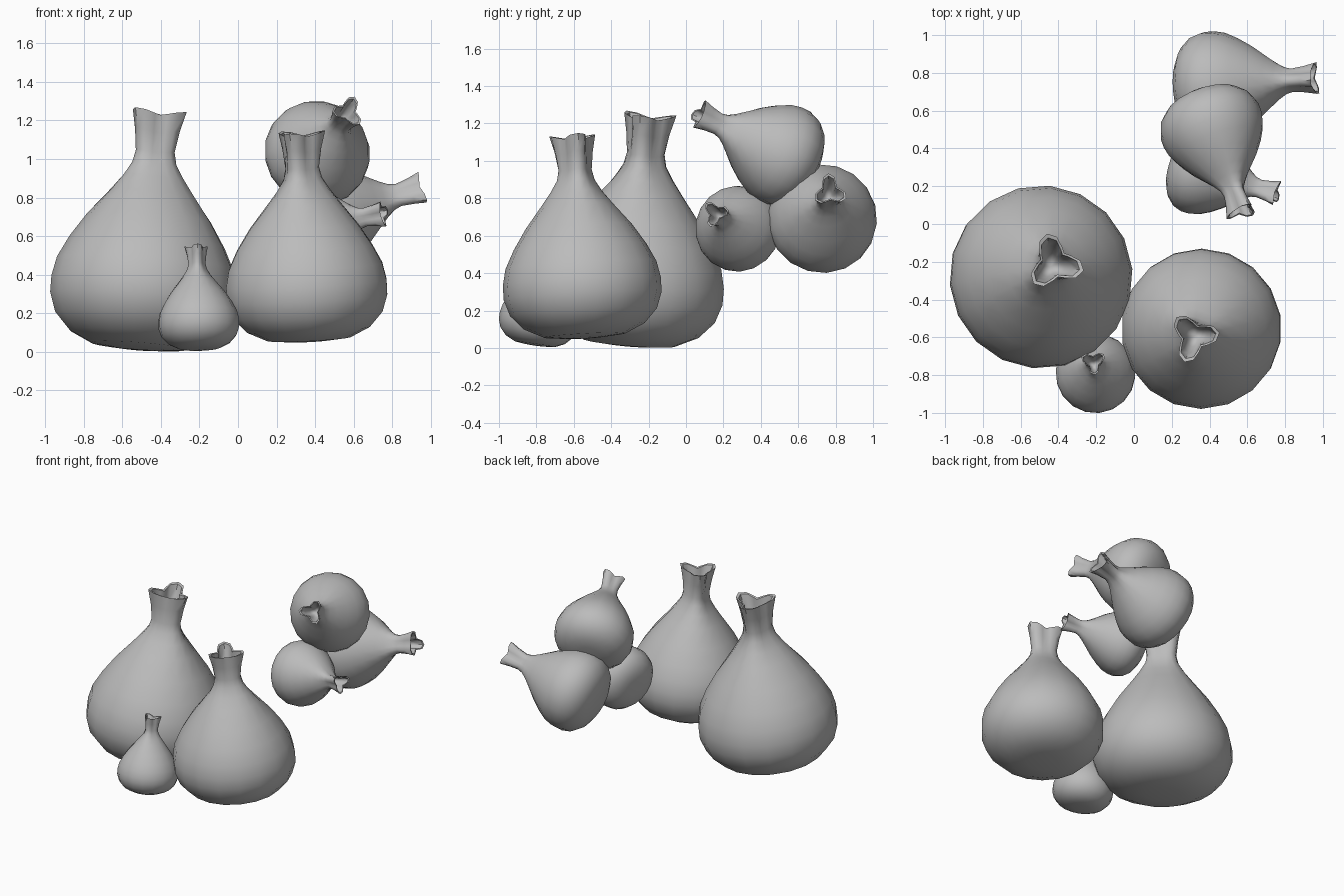
import bpy
import bmesh
import math
from mathutils import Vector, Matrix

cube = bpy.data.objects.get("Cube")
if cube:
    bpy.data.objects.remove(cube, do_unlink=True)

# One plain cloth colour
cloth = bpy.data.materials.new("grey_cloth")
cloth.use_nodes = True
grey = (0.5, 0.5, 0.5, 1)
cloth.diffuse_color = grey
cloth.node_tree.nodes["Principled BSDF"].inputs["Base Color"].default_value = grey

SIDES = 18
# Unit sack profile: (height, radius, depth of the three folds)
PROFILE = [
    (0.005, 0.1, 0), (0.015, 0.2, 0), (0.06, 0.295, 0), (0.13, 0.36, 0),
    (0.21, 0.387, 0), (0.28, 0.387, 0), (0.36, 0.37, 0), (0.45, 0.325, 0),
    (0.55, 0.26, 0.01), (0.655, 0.176, 0.04), (0.72, 0.125, 0.08),
    (0.775, 0.09, 0.12), (0.825, 0.077, 0.16), (0.91, 0.083, 0.26),
    (0.99, 0.094, 0.36),
    # lip and inside of the mouth
    (0.985, 0.08, 0.38), (0.91, 0.066, 0.28), (0.84, 0.048, 0.18),
]


def sack(name, base, mouth, ref, lobe):
    """Lathe the profile from base to mouth, with three folds in the neck."""
    bm = bmesh.new()
    rings = []
    for h, r, fold in PROFILE:
        ring = []
        for i in range(SIDES):
            a = math.tau * i / SIDES
            wave = math.cos(3 * a)
            rad = r * (1 + fold * wave)
            z = h + 0.03 * fold * wave
            ring.append(bm.verts.new((rad * math.cos(a), rad * math.sin(a), z)))
        rings.append(ring)
    for low, high in zip(rings, rings[1:]):
        for i in range(SIDES):
            j = (i + 1) % SIDES
            bm.faces.new((low[i], low[j], high[j], high[i]))
    # close the underside and the bottom of the mouth
    for ring, z in ((rings[0], 0), (rings[-1], 0.78)):
        tip = bm.verts.new((0, 0, z))
        for i in range(SIDES):
            bm.faces.new((ring[i], ring[(i + 1) % SIDES], tip))
    bmesh.ops.recalc_face_normals(bm, faces=bm.faces)

    # stand the sack along its own axis
    base, axis = Vector(base), Vector(mouth) - Vector(base)
    up = axis.normalized()
    side = Vector(ref)
    side = (side - up * side.dot(up)).normalized()
    frame = Matrix((side, up.cross(side), up)).transposed()
    turn = Matrix.Rotation(math.radians(lobe), 3, "Z")
    move = Matrix.Translation(base) @ (frame @ turn * axis.length).to_4x4()
    bmesh.ops.transform(bm, matrix=move, verts=bm.verts)

    mesh = bpy.data.meshes.new(name)
    bm.to_mesh(mesh)
    bm.free()
    mesh.materials.append(cloth)
    obj = bpy.data.objects.new(name, mesh)
    bpy.context.collection.objects.link(obj)
    bpy.ops.object.select_all(action="DESELECT")
    obj.select_set(True)
    bpy.context.view_layer.objects.active = obj
    bpy.ops.object.shade_smooth_by_angle(angle=math.radians(50))


X, Y = (1, 0, 0), (0, 1, 0)
# Standing sacks
sack("large_sack", (-0.515, -0.305, 0.01), (-0.42, -0.205, 1.25), X, 105)
sack("medium_sack", (0.37, -0.54, 0.05), (0.315, -0.6, 1.14), X, 130)
sack("small_sack", (-0.2, -0.81, 0.012), (-0.215, -0.73, 0.55), X, 35)
# Raised cluster of sacks lying on their sides
sack("upper_sack", (0.355, 0.67, 0.955), (0.575, 0.06, 1.25), X, 70)
sack("back_sack", (0.235, 0.715, 0.64), (0.96, 0.77, 0.84), Y, 95)
sack("lower_sack", (0.2, 0.32, 0.61), (0.76, 0.155, 0.72), Y, 10)
